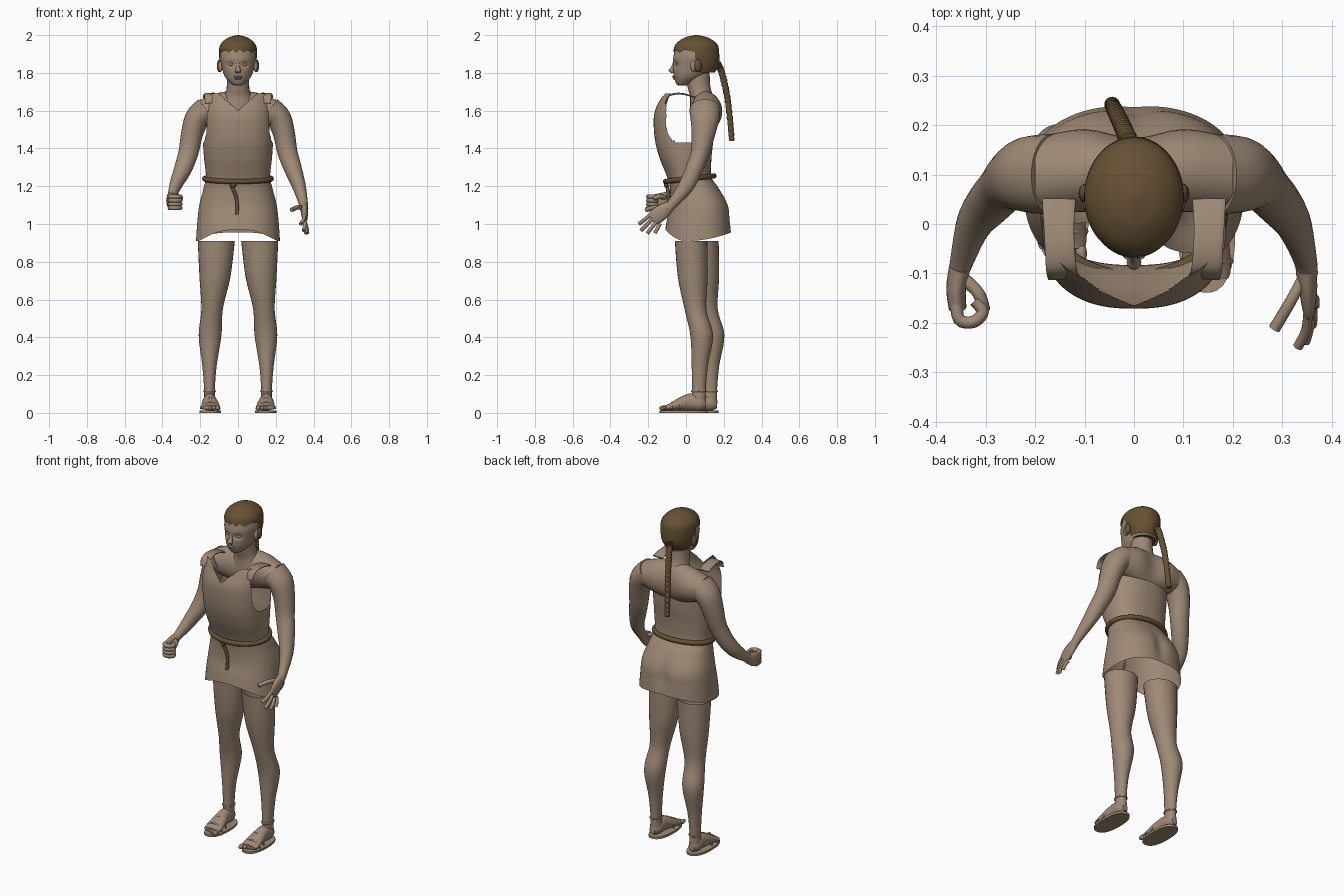
import bpy, bmesh
from math import sin, cos, pi, exp
from mathutils import Vector

cube = bpy.data.objects.get("Cube")
if cube:
    bpy.data.objects.remove(cube)

X, Y, Z = Vector((1, 0, 0)), Vector((0, 1, 0)), Vector((0, 0, 1))


def material(name, rgb):
    m = bpy.data.materials.new(name)
    m.use_nodes = True
    m.diffuse_color = (*rgb, 1)
    m.node_tree.nodes["Principled BSDF"].inputs["Base Color"].default_value = (*rgb, 1)
    return m


SKIN = material("tan", (.345, .255, .18))
HAIR = material("dark brown", (.13, .082, .034))


def smooth_rows(rows, steps):
    """Catmull-Rom interpolation of a list of tuples."""
    rows = [Vector(r) for r in rows]
    out = []
    for i in range(len(rows) - 1):
        a, b, c, d = rows[max(i - 1, 0)], rows[i], rows[i + 1], rows[min(i + 2, len(rows) - 1)]
        for k in range(steps):
            t = k / steps
            out.append(b + (c - a) * t / 2 + (a * 2 - b * 5 + c * 4 - d) * t * t / 2
                       + (b * 3 - a - c * 3 + d) * t ** 3 / 2)
    return out + [rows[-1]]


def finish(bm, name, mat):
    bmesh.ops.recalc_face_normals(bm, faces=bm.faces)
    me = bpy.data.meshes.new(name)
    bm.to_mesh(me)
    bm.free()
    me.materials.append(mat)
    for p in me.polygons:
        p.use_smooth = True
    me.set_sharp_from_angle(angle=0.9)
    ob = bpy.data.objects.new(name, me)
    bpy.context.collection.objects.link(ob)
    return ob


def loft(name, rows, mat=SKIN, ref=X, axis=None, n=20, steps=4, power=2, caps=(1, 1),
         keep=None, warp=None):
    """Skin rings (x, y, z, radius a, radius b) along a path."""
    rows = smooth_rows(rows, steps)
    bm = bmesh.new()
    rings = []
    for i, r in enumerate(rows):
        p = Vector(r[:3])
        t = axis or (Vector(rows[min(i + 1, len(rows) - 1)][:3])
                     - Vector(rows[max(i - 1, 0)][:3])).normalized()
        side = t.cross(ref).normalized()
        up = side.cross(t)
        ring = []
        for k in range(n):
            c, s = cos(2 * pi * k / n), sin(2 * pi * k / n)
            m = (abs(c) ** power + abs(s) ** power) ** (-1 / power)
            v = p + side * (c * m * r[3]) + up * (s * m * r[4])
            ring.append(bm.verts.new(warp(v) if warp else v))
        rings.append(ring)
    for a, b in zip(rings, rings[1:]):
        for k in range(n):
            quad = (a[k], a[k - 1], b[k - 1], b[k])
            if not keep or keep(sum((v.co for v in quad), Vector()) / 4):
                bm.faces.new(quad)
    for ring, cap in zip((rings[0], rings[-1]), caps):
        if cap:
            bm.faces.new(ring)
    bmesh.ops.delete(bm, geom=[v for v in bm.verts if not v.link_faces], context="VERTS")
    return finish(bm, name, mat)


def tube(name, points, r, mat=SKIN, ref=X, steps=4, n=10):
    return loft(name, [(*p, r, r) for p in points], mat, ref, steps=steps, n=n)


def ball(name, at, size, mat=SKIN):
    bm = bmesh.new()
    bmesh.ops.create_uvsphere(bm, u_segments=16, v_segments=10, radius=1)
    for v in bm.verts:
        v.co = Vector(at) + Vector(a * b for a, b in zip(v.co, size))
    return finish(bm, name, mat)


# Tunic: an open shell with armholes, V neck and uneven hem
def tunic_keep(c):
    if (abs(c.y + .01) / .095) ** 3 + (abs(c.z - 1.57) / .14) ** 3 < 1:
        return False
    return c.z < 1.6 + .9 * abs(c.x) if c.y < 0 else c.z < 1.53


def tunic_warp(v):
    if v.z < 1.1:
        hem = .91 + (5 * v.y * v.y if v.y < 0 else .8 * v.y * v.y)
        v.z = 1.1 - (1.1 - v.z) * (1.1 - hem) / .19
    if v.y > .1:
        v.y -= .015 * exp(-(v.x / .04) ** 2 - ((v.z - 1.07) / .09) ** 2)
    return v


profile = [(.91, .222, -.11, .24), (1, .216, -.1, .235), (1.1, .205, -.085, .225),
           (1.19, .182, -.085, .175), (1.25, .17, -.1, .135), (1.35, .18, -.14, .135),
           (1.45, .186, -.165, .145), (1.57, .188, -.17, .15), (1.65, .185, -.145, .15),
           (1.69, .178, -.125, .14)]
loft("tunic", [(0, (f + b) / 2, z, w, (b - f) / 2) for z, w, f, b in profile],
     ref=Y, axis=Z, n=180, steps=12, power=2.4, caps=(0, 0), keep=tunic_keep, warp=tunic_warp)

# Rope belt with a hanging end
belt = []
for k in range(49):
    a = 2 * pi * k / 48
    belt.append((.176 * cos(a), .02 + .128 * sin(a), 1.24 + .015 * sin(a)))
tube("belt", belt, .014, HAIR, Z, steps=1)
ball("belt_knot", (-.025, -.105, 1.21), (.018, .012, .018), HAIR)
tube("belt_end", [(-.035, -.1, 1.205), (-.012, -.093, 1.15), (-.005, -.093, 1.1), (-.006, -.097, 1.05)],
     .0095, HAIR)

# Shoulders, upper back and neck
loft("shoulders", [(-.2, .1, 1.59, .075, .068), (-.1, .108, 1.595, .084, .1),
                   (0, .1, 1.59, .074, .115), (.1, .108, 1.595, .084, .1),
                   (.2, .1, 1.59, .075, .068)], ref=Z, axis=X, n=32)
loft("neck", [(0, .09, 1.6, .11, .07), (0, .085, 1.67, .075, .063), (0, .07, 1.72, .06, .06),
              (0, .06, 1.8, .06, .065)], ref=Y, axis=Z, n=24)


# Head with eye sockets
def sockets(v):
    if v.y < 0:
        v.y += .014 * exp(-((abs(v.x) - .035) / .018) ** 2 - ((v.z - 1.845) / .014) ** 2)
    return v


loft("head", [(0, -.018, 1.732, .015, .02), (0, -.008, 1.745, .04, .045),
              (0, .02, 1.785, .072, .085), (0, .043, 1.84, .088, .112),
              (0, .053, 1.89, .097, .119), (0, .055, 1.95, .082, .1), (0, .055, 1.985, .04, .045)],
     ref=Y, axis=Z, n=56, steps=7, warp=sockets)
loft("nose", [(0, -.06, 1.86, .008, .008), (0, -.07, 1.83, .01, .01),
              (0, -.078, 1.812, .015, .015), (0, -.07, 1.8, .012, .008)], ref=Y, axis=Z, n=12)
ball("upper_lip", (0, -.064, 1.78), (.023, .01, .005))
ball("lower_lip", (0, -.06, 1.77), (.02, .01, .006))
for s, side in ((1, "left"), (-1, "right")):
    ball(side + "_eye", (s * .035, -.044, 1.845), (.014, .012, .009))
    ball(side + "_ear", (s * .092, .042, 1.835), (.012, .018, .03))
    ball(side + "_hair_coil", (s * .098, .062, 1.838), (.014, .02, .034), HAIR)


# Cropped fringe and a long braid
def hair_keep(c):
    return c.z > (1.914 + .006 * sin(c.x * 160) if c.y < .05 else 1.8)


loft("hair", [(0, .08, 1.79, .068, .065), (0, .063, 1.84, .091, .11), (0, .055, 1.9, .101, .121),
              (0, .055, 1.95, .093, .111), (0, .055, 1.985, .055, .066), (0, .055, 2, .008, .01)],
     HAIR, Y, Z, n=96, steps=10, keep=hair_keep)
braid = smooth_rows([(-.01, .165, 1.85), (-.02, .19, 1.8), (-.035, .222, 1.65), (-.045, .243, 1.44)], 30)
loft("braid", [(*p, *[.019 - .00005 * i + .0015 * sin(i * 1.6)] * 2) for i, p in enumerate(braid)],
     HAIR, steps=1, n=14)

# Arms: shared upper arm, differing forearms
upper = [(.165, .1, 1.605, .082, .07), (.215, .1, 1.56, .077, .066), (.243, .092, 1.48, .063, .058),
         (.262, .075, 1.38, .05, .053), (.292, .043, 1.29, .046, .047)]
lower_left = [(.323, .0, 1.2, .041, .036), (.346, -.07, 1.11, .027, .024), (.35, -.1, 1.08, .03, .022)]
lower_right = [(.324, .0, 1.22, .041, .036), (.35, -.08, 1.15, .026, .023), (.357, -.11, 1.13, .03, .02)]
for s, side, lower in ((1, "left", lower_left), (-1, "right", lower_right)):
    loft(side + "_arm", [(s * r[0], *r[1:]) for r in upper + lower], n=24, steps=5)
    # Tunic shoulder strap
    loft(side + "_strap", [(s * .142, -.108, 1.64, .032, .004), (s * .147, -.092, 1.677, .031, .004),
                           (s * .15, -.05, 1.69, .03, .004), (s * .152, .0, 1.685, .031, .004),
                           (s * .152, .05, 1.67, .034, .004)],
         ref=Vector((0, -1, 1)), power=4)

# Open left hand
loft("left_palm", [(.348, -.085, 1.095, .028, .02), (.352, -.125, 1.065, .04, .019),
                   (.354, -.165, 1.035, .04, .014), (.354, -.18, 1.025, .03, .01)])
for i, tip in enumerate([(.332, -.248, 1), (.347, -.238, .965), (.36, -.205, .95), (.366, -.165, .952)]):
    root = Vector((.352, -.183 + .015 * i, 1.052 - .017 * i))
    tip = Vector(tip)
    tube("left_finger", [root, root.lerp(tip, .5) + X * .006, tip], .01)
tube("left_thumb", [(.342, -.11, 1.085), (.315, -.16, 1.088), (.284, -.212, 1.075)], .012)

# Right fist
loft("right_palm", [(-.352, -.085, 1.145, .03, .022), (-.36, -.13, 1.125, .04, .02),
                    (-.357, -.17, 1.115, .04, .018)])
for i in range(4):
    z = 1.145 - .02 * i
    tube("right_finger", [(-.36, -.15, z), (-.354, -.193, z), (-.325, -.198, z),
                          (-.306, -.178, z), (-.322, -.155, z)], .0125, ref=Z)
tube("right_thumb", [(-.345, -.11, 1.14), (-.315, -.14, 1.145), (-.303, -.175, 1.135)], .013)

# Legs and sandalled feet, right one set further back
leg = [(.115, .027, .91, .098, .086), (.122, .036, .72, .082, .079), (.137, .05, .55, .057, .058),
       (.148, .083, .41, .06, .06), (.151, .073, .25, .038, .043), (.151, .068, .13, .029, .037),
       (.151, .068, .05, .031, .038)]
foot = [(.151, .105, .045, .018, .02), (.151, .075, .05, .034, .038), (.15, .02, .058, .036, .045),
        (.147, -.04, .045, .046, .033), (.146, -.09, .03, .05, .018), (.146, -.11, .028, .045, .012)]
for s, side, back in ((1, "left", 0), (-1, "right", .06)):
    def place(rows):
        return [(s * r[0], r[1] + back, *r[2:]) for r in rows]

    loft(side + "_leg", place(leg), ref=Y, axis=Z, n=28, steps=6, caps=(0, 1))
    loft(side + "_foot", place(foot), ref=Z, axis=Y, n=20)
    loft(side + "_sole", place([(.147, -.013, .0, .058, .126), (.147, -.013, .013, .058, .126)]),
         ref=Y, axis=Z, n=32, steps=1, power=2.4)
    for i in range(5):
        big = .014 - .0018 * i
        ball(side + "_toe", (s * (.107 + .02 * i), -.12 + .007 * i + back, .025), (big * .85, big * 1.6, big))
    for y, w, h in ((-.075, .05, .035), (-.03, .045, .06)):
        arc = [(.147 + w * cos(pi * k / 8), y, .02 + h * sin(pi * k / 8)) for k in range(9)]
        tube(side + "_foot_strap", place(arc), .005, ref=Y, steps=2)
    ring = [(.151 + .029 * cos(pi * k / 10), .068 + .037 * sin(pi * k / 10), .115) for k in range(21)]
    tube(side + "_ankle_strap", place(ring), .005, ref=Z, steps=1)
